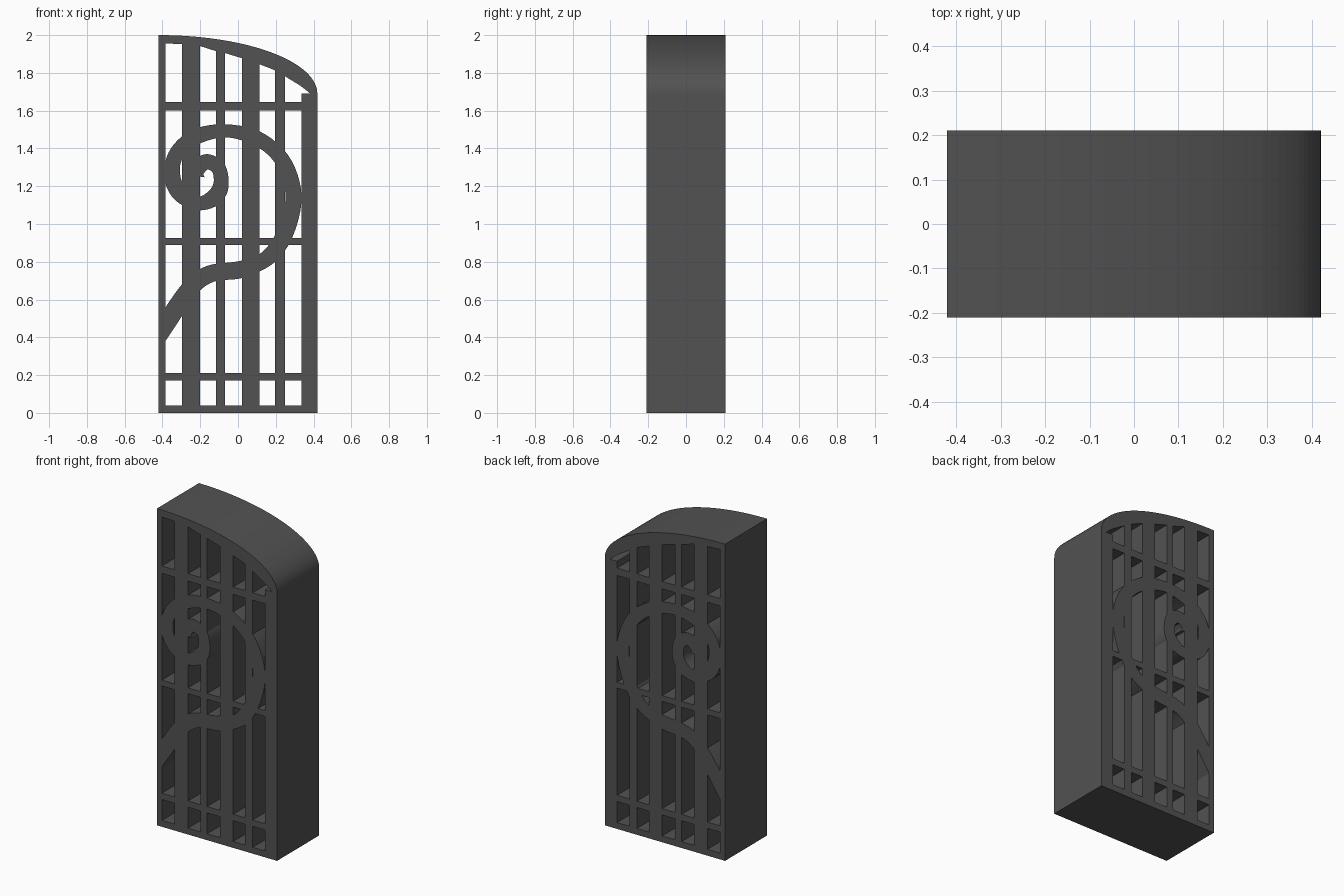
import bpy, bmesh, math

if "Cube" in bpy.data.objects:
    bpy.data.objects.remove(bpy.data.objects["Cube"])

D = 0.21  # half depth shared by every part

iron = bpy.data.materials.new("dark grey iron")
iron.diffuse_color = (0.085, 0.085, 0.085, 1)
iron.use_nodes = True
iron.node_tree.nodes["Principled BSDF"].inputs["Base Color"].default_value = iron.diffuse_color


def ribbon(name, pairs):
    """Solid band between two edge curves (x, z), running through the full depth."""
    bm = bmesh.new()
    rows = [[bm.verts.new((x, y, z)) for x, z, y in
             ((a, b, -D), (c, d, -D), (c, d, D), (a, b, D))] for a, b, c, d in pairs]
    for r, s in zip(rows, rows[1:]):
        for i in range(4):
            j = (i + 1) % 4
            bm.faces.new((r[i], r[j], s[j], s[i]))
    bm.faces.new(rows[0][::-1])
    bm.faces.new(rows[-1])
    bmesh.ops.recalc_face_normals(bm, faces=bm.faces)
    me = bpy.data.meshes.new(name)
    bm.to_mesh(me)
    bm.free()
    me.materials.append(iron)
    ob = bpy.data.objects.new(name, me)
    bpy.context.collection.objects.link(ob)
    return ob


def bar(name, x0, x1, z0, z1):
    return ribbon(name, [(x0, z0, x0, z1), (x1, z0, x1, z1)])


def outer(x):
    return 1.69 + 0.31 * math.sqrt(max(0, 1 - ((x + 0.42) / 0.84) ** 2))


UNDER = [(-.42, 1.958), (-.296, 1.952), (-.2, 1.942), (-.116, 1.915), (-.069, 1.905),
         (.02, 1.878), (.113, 1.846), (.196, 1.814), (.249, 1.782), (.335, 1.729), (.42, 1.66)]


def inner(x):
    for (a, b), (c, d) in zip(UNDER, UNDER[1:]):
        if x <= c:
            return b + (d - b) * (x - a) / (c - a)
    return UNDER[-1][1]


# Outer frame
bar("left_stile", -.42, -.385, 0, 1.97)
bar("right_stile", .335, .42, 0, 1.69)
bar("bottom_rail", -.42, .42, 0, .04)
N = 36
xs = [-.42 + .84 * math.sin(math.pi / 2 * i / N) for i in range(N + 1)]
ribbon("arched_top_rail", [(x, outer(x), x, inner(x)) for x in xs])

# Upright bars reach into the arch
for i, (a, b) in enumerate([(-.297, -.202), (-.116, -.069), (.02, .113), (.196, .249)]):
    bar(f"upright_bar_{i + 1}", a, b, .02, outer(b) - .02)

# Cross bars
for i, (a, b) in enumerate([(.172, .212), (.889, .926), (1.60, 1.647)]):
    bar(f"cross_bar_{i + 1}", -.40, .36, a, b)

# Scroll: outer edge and inner edge points along the curl
EDGES = [
    (-.415, .334, -.415, .509), (-.299, .509, -.357, .599), (-.241, .605, -.294, .684),
    (-.177, .668, -.225, .748), (-.108, .700, -.140, .785), (.008, .711, -.008, .801),
    (.124, .753, .093, .828), (.220, .822, .161, .886), (.294, .944, .214, .981),
    (.336, 1.114, .251, 1.125), (.315, 1.263, .230, 1.263), (.241, 1.395, .156, 1.369),
    (.103, 1.496, .050, 1.432), (-.071, 1.528, -.071, 1.459), (-.220, 1.507, -.188, 1.432),
    (-.320, 1.443, -.267, 1.385), (-.378, 1.353, -.304, 1.321), (-.389, 1.236, -.304, 1.247),
    (-.347, 1.141, -.278, 1.194), (-.272, 1.088, -.241, 1.156), (-.204, 1.072, -.198, 1.146),
    (-.119, 1.093, -.151, 1.178), (-.061, 1.156, -.130, 1.215), (-.050, 1.241, -.130, 1.257),
    (-.077, 1.326, -.140, 1.279), (-.151, 1.369, -.161, 1.289), (-.214, 1.353, -.177, 1.273),
    (-.246, 1.300, -.183, 1.263), (-.235, 1.257, -.177, 1.247)]


def smooth_path(p, steps=4):
    """Catmull-Rom interpolation of the edge pairs."""
    out = []
    for i in range(len(p) - 1):
        q = [p[max(i - 1, 0)], p[i], p[i + 1], p[min(i + 2, len(p) - 1)]]
        for s in range(steps):
            t = s / steps
            out.append(tuple(.5 * (2 * b + (c - a) * t + (2 * a - 5 * b + 4 * c - d) * t ** 2
                                   + (3 * b - a - 3 * c + d) * t ** 3)
                             for a, b, c, d in zip(*q)))
    return out + [p[-1]]


scroll = ribbon("spiral_scroll", smooth_path(EDGES))
bpy.ops.object.select_all(action='DESELECT')
scroll.select_set(True)
bpy.context.view_layer.objects.active = scroll
bpy.ops.object.shade_smooth_by_angle(angle=math.radians(30))
